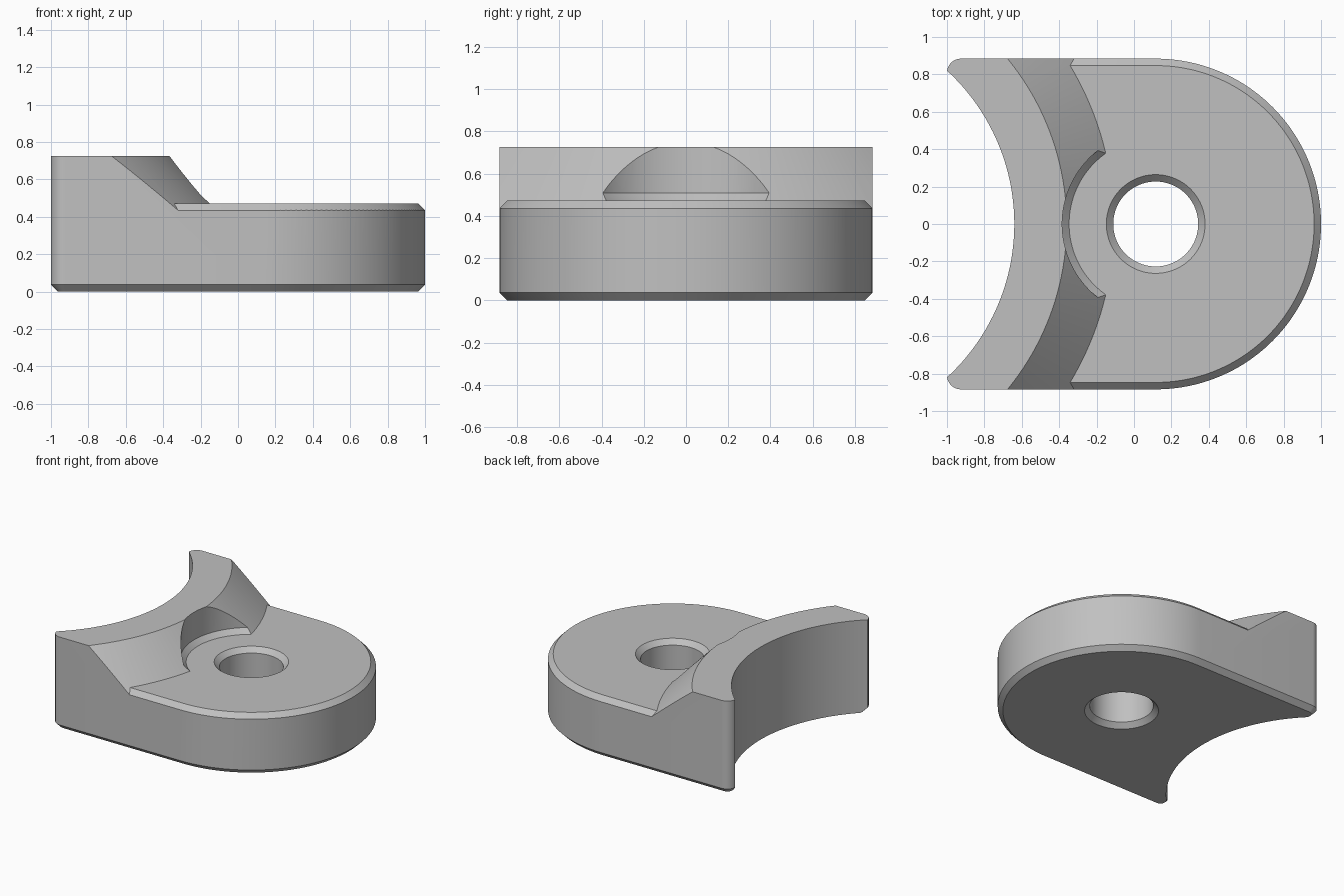
import bpy, bmesh
from math import sin, cos, radians

if "Cube" in bpy.data.objects:
    bpy.data.objects.remove(bpy.data.objects["Cube"])

HOLE_X, END_R = 0.116, 0.884        # rounded end and bolt hole share an axis
SEAT_X, SEAT_R = -1.754, 1.114      # hollow seat and conical slope share an axis
LIP_R = 1.394                       # slope radius at the top face
CORNER_X, CORNER_R = -0.925, 0.075
CHAMFER, PLATE, TOP = 0.037, 0.472, 0.725


def arc(cx, cy, r, start, end, n):
    angles = [radians(start + (end - start) * i / n) for i in range(n + 1)]
    return [(round(cx + r * cos(a), 6), round(cy + r * sin(a), 6)) for a in angles]


def circle(cx, r, n=128):
    half = 180 / n
    return arc(cx, 0, r, half, 360 + half, n)[:-1]


def outline(offset, n=96):
    """Body outline, grown or shrunk by offset."""
    cy, r = END_R - CORNER_R, CORNER_R + offset
    return (arc(HOLE_X, 0, END_R + offset, -90, 90, n)
            + arc(CORNER_X, cy, r, 90, 180, 12)
            + arc(CORNER_X, -cy, r, 180, 270, 12))


def loft(name, layers):
    """Closed solid through (height, loop) layers."""
    bm = bmesh.new()
    rings = [[bm.verts.new((x, y, z)) for x, y in loop] for z, loop in layers]
    n = len(rings[0])
    for low, high in zip(rings, rings[1:]):
        for i in range(n):
            j = (i + 1) % n
            bm.faces.new((low[i], low[j], high[j], high[i]))
    bm.faces.new(rings[0][::-1])
    bm.faces.new(rings[-1])
    mesh = bpy.data.meshes.new(name)
    bm.to_mesh(mesh)
    bm.free()
    obj = bpy.data.objects.new(name, mesh)
    bpy.context.collection.objects.link(obj)
    return obj


def activate(obj):
    bpy.ops.object.select_all(action='DESELECT')
    bpy.context.view_layer.objects.active = obj
    obj.select_set(True)


def combine(target, other, operation):
    """Apply a boolean, use up the other solid and weld the result."""
    mod = target.modifiers.new("combine", 'BOOLEAN')
    mod.operation, mod.solver, mod.object = operation, 'EXACT', other
    activate(target)
    bpy.ops.object.modifier_apply(modifier=mod.name)
    bpy.data.objects.remove(other)
    bm = bmesh.new()
    bm.from_mesh(target.data)
    bmesh.ops.remove_doubles(bm, verts=bm.verts, dist=0.00001)
    bm.to_mesh(target.data)
    bm.free()


# Full-height body with a chamfered bottom edge
body = loft("clamp_body", [(0, outline(-CHAMFER)), (CHAMFER, outline(0)), (TOP, outline(0))])

# Hollow seat on the left end
combine(body, loft("seat", [(z, circle(SEAT_X, SEAT_R, 256)) for z in (-0.5, 1.5)]), 'DIFFERENCE')

# Bolt hole, countersunk at both ends
bore, over = 0.227, 0.05
narrow, wide = circle(HOLE_X, bore), circle(HOLE_X, bore + CHAMFER + over)
combine(body, loft("bolt_hole", [(-over, wide), (CHAMFER, narrow), (PLATE - CHAMFER, narrow),
                                 (PLATE + over, wide), (1, wide)]), 'DIFFERENCE')

# Raised lip: a cone, with the washer clearance taken out of it
lip = loft("lip_cone", [(z, circle(SEAT_X, LIP_R + TOP - z, 200)) for z in (0.2, 1.1)])
combine(lip, loft("washer_clearance", [(PLATE - 0.3, circle(HOLE_X, 0.162)),
                                       (PLATE + CHAMFER, circle(HOLE_X, 0.5)),
                                       (1.3, circle(HOLE_X, 0.5))]), 'DIFFERENCE')

# Envelope: plate whose chamfer slope runs on past the body wall, plus the lip
depth = 0.672
envelope = loft("envelope", [(PLATE - depth, outline(depth - CHAMFER, 97)),
                             (PLATE, outline(-CHAMFER, 97))])
combine(envelope, lip, 'UNION')
combine(body, envelope, 'INTERSECT')

# Plain grey finish
grey = bpy.data.materials.new("plain_grey")
grey.use_nodes = True
colour = (0.53, 0.53, 0.53, 1)
grey.diffuse_color = colour
grey.node_tree.nodes["Principled BSDF"].inputs["Base Color"].default_value = colour
body.data.materials.clear()
body.data.materials.append(grey)
for face in body.data.polygons:
    face.material_index = 0
activate(body)
bpy.ops.object.shade_smooth_by_angle(angle=radians(25))
